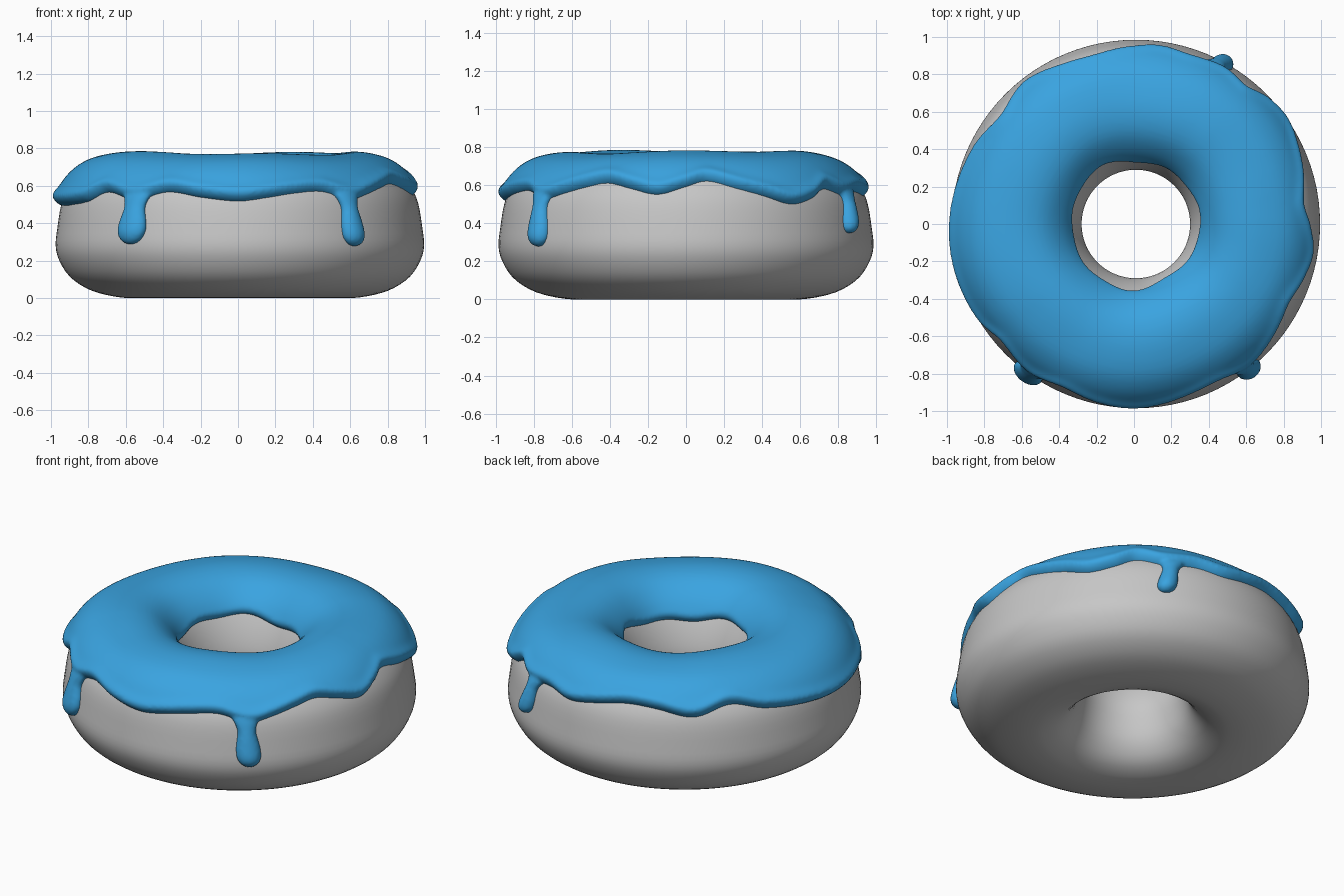
import bpy, bmesh, math

if "Cube" in bpy.data.objects:
    bpy.data.objects.remove(bpy.data.objects["Cube"])

def material(name, rgb):
    m = bpy.data.materials.new(name)
    m.diffuse_color = (*rgb, 1)
    m.use_nodes = True
    m.node_tree.nodes["Principled BSDF"].inputs["Base Color"].default_value = m.diffuse_color
    return m

grey = material("dough_grey", (0.57, 0.57, 0.57))
blue = material("icing_blue", (0.042, 0.37, 0.75))

def cr(a, b, c, d, t):
    return 0.5 * (2*b + (c-a)*t + (2*a-5*b+4*c-d)*t*t + (3*b-a-3*c+d)*t**3)

# Dough cross-section (radius, height), running from the base outward
SECTION = [(.6, 0), (.72, .018), (.82, .052), (.91, .115), (.965, .2), (.985, .28),
           (.975, .38), (.955, .5), (.922, .58), (.86, .657), (.77, .71), (.63, .735),
           (.51, .715), (.42, .65), (.36, .56), (.312, .45), (.29, .35), (.3, .25),
           (.33, .14), (.4, .05), (.5, .006)]
K, STEP = len(SECTION), 6
curve = []
for i in range(K):
    p = [SECTION[(i+j) % K] for j in (-1, 0, 1, 2)]
    for s in range(STEP):
        curve.append(tuple(cr(*(q[a] for q in p), s/STEP) for a in (0, 1)))

def ring_mesh(bm, rings, close):
    """Bridge a list of point loops; close joins last to first, else caps the ends."""
    vs = [[bm.verts.new(p) for p in r] for r in rings]
    n, m = len(vs), len(vs[0])
    for i in range(n if close else n-1):
        a, b = vs[i], vs[(i+1) % n]
        for j in range(m):
            bm.faces.new((a[j], b[j], b[(j+1) % m], a[(j+1) % m]))
    if not close:
        bm.faces.new(vs[0])
        bm.faces.new(vs[-1][::-1])

def make_object(bm, name, mat):
    bmesh.ops.recalc_face_normals(bm, faces=bm.faces)
    me = bpy.data.meshes.new(name)
    bm.to_mesh(me)
    bm.free()
    me.materials.append(mat)
    ob = bpy.data.objects.new(name, me)
    bpy.context.collection.objects.link(ob)
    me.polygons.foreach_set("use_smooth", [True]*len(me.polygons))
    return ob

# Dough ring
bm = bmesh.new()
N = 96
rings = []
for i in range(N):
    a = 2*math.pi*i/N
    rings.append([(r*math.cos(a)+.01, r*math.sin(a), max(z, 0)) for r, z in curve[::2]])
ring_mesh(bm, rings, True)
make_object(bm, "dough", grey)

# Upper path over the dough, from inside the hole to low on the outside
upper = curve[4*STEP:16*STEP][::-1]
dist = [0]
for p, q in zip(upper, upper[1:]):
    dist.append(dist[-1] + math.dist(p, q))

def at_dist(d):
    i = 0
    while i < len(dist)-2 and dist[i+1] < d:
        i += 1
    t = (d-dist[i])/(dist[i+1]-dist[i])
    p, q = upper[i], upper[i+1]
    l = math.dist(p, q)
    return (p[0]+(q[0]-p[0])*t, p[1]+(q[1]-p[1])*t,
            -(q[1]-p[1])/l, (q[0]-p[0])/l)      # point and outward normal

def dist_at_z(z, outer):
    idx = range(len(upper)-1)
    for i in (reversed(idx) if outer else idx):
        z0, z1 = upper[i][1], upper[i+1][1]
        if min(z0, z1) <= z <= max(z0, z1) and z0 != z1:
            return dist[i] + (dist[i+1]-dist[i])*(z-z0)/(z1-z0)
    return dist[-1] if outer else 0

# Height of the wavy icing edge by angle in degrees
EDGE = [(-162, .5), (-148, .52), (-139, .57), (-126, .53), (-114, .57), (-102, .54),
        (-90, .52), (-80, .54), (-72, .56), (-62, .57), (-51, .53), (-42, .56), (-36, .585),
        (-27, .61), (-18, .58), (-9, .55), (0, .59), (7, .62), (17, .58), (25, .545),
        (35, .5), (44, .53), (51, .58), (60, .55), (72, .565), (82, .545), (92, .57),
        (104, .6), (115, .59), (128, .555), (141, .605), (153, .56), (168, .525), (183, .5)]

def edge_z(deg):
    d = (deg+162) % 360 - 162
    ext = [(EDGE[-1][0]-360, EDGE[-1][1])] + EDGE + [(EDGE[j][0]+360, EDGE[j][1]) for j in (0, 1)]
    for i in range(1, len(ext)-2):
        if ext[i][0] <= d <= ext[i+1][0]:
            t = (d-ext[i][0])/(ext[i+1][0]-ext[i][0])
            return cr(*(ext[i+j][1] for j in (-1, 0, 1, 2)), t)
    return EDGE[0][1]

# Icing sheet
bm = bmesh.new()
N, M = 300, 44
rings = []
for i in range(N):
    a = 2*math.pi*i/N
    s0 = dist_at_z(.56 + .015*math.sin(3*a+1) + .008*math.sin(7*a), False)
    s1 = dist_at_z(edge_z(math.degrees(a))-.004, True)
    pts = []
    for j in range(M+1):
        u = .5 - .5*math.cos(math.pi*j/M)
        s = s0 + (s1-s0)*u
        thick = .04 + .006*math.sin(2*a+.6)*math.sin(math.pi*u) + .005*math.sin(5*a+4*u)
        thick += .012*math.exp(-((s1-s-.04)/.03)**2)
        e = max(0, min(1, min(s-s0, s1-s)/.04))
        h = -.02 + (thick+.02)*math.sqrt(max(0, 1-(1-e)**2))
        r, z, nr, nz = at_dist(s)
        pts.append((r+nr*h, z+nz*h))
    for j in range(1, 20):
        r, z, nr, nz = at_dist(s1 + (s0-s1)*j/20)
        pts.append((r-nr*.028, z-nz*.028))
    rings.append([(r*math.cos(a)+.005, r*math.sin(a), z) for r, z in pts])
ring_mesh(bm, rings, True)

# Drips: top angle, bottom angle, lowest height, neck and bulb half-widths
def drip(top_deg, low_deg, low, neck, bulb):
    rows, seg, top = 26, 20, .62
    loops = []
    for i in range(rows):
        t = i/(rows-1)
        t = t*(2-t) if t > .5 else t*1.5          # finer rows near the tip
        z = top + (low-.008-top)*t
        k = min(1, max(0, (t-.35)/.4))
        w = neck + (bulb-neck)*k*k*(3-2*k) + .07*max(0, 1-t/.42)**1.5
        tip = max(0, min(1, (z-low+.009)/bulb))
        round_off = math.sqrt(max(.002, 1-(1-tip)**2))
        w *= round_off
        h = (.04 + .016*k)*round_off
        a = math.radians(top_deg+(low_deg-top_deg)*t)
        r = at_dist(dist_at_z(z, True))[0] + .003
        loop = []
        for j in range(seg):
            b = 2*math.pi*j/seg
            rr, tt = r+h*math.cos(b), w*math.sin(b)
            loop.append((rr*math.cos(a)-tt*math.sin(a)+.006, rr*math.sin(a)+tt*math.cos(a), z))
        loops.append(loop)
    ring_mesh(bm, loops, False)

drip(-125, -126, .295, .062, .088)
drip(-53, -51.5, .285, .05, .07)
drip(64, 60.5, .355, .045, .056)

# Fuse sheet and drips into one soft skin
icing = make_object(bm, "icing", blue)
mod = icing.modifiers.new("fuse", 'REMESH')
mod.mode = 'VOXEL'
mod.voxel_size = .011
mod.use_smooth_shade = True
sm = icing.modifiers.new("soften", 'SMOOTH')
sm.factor = .5
sm.iterations = 5
